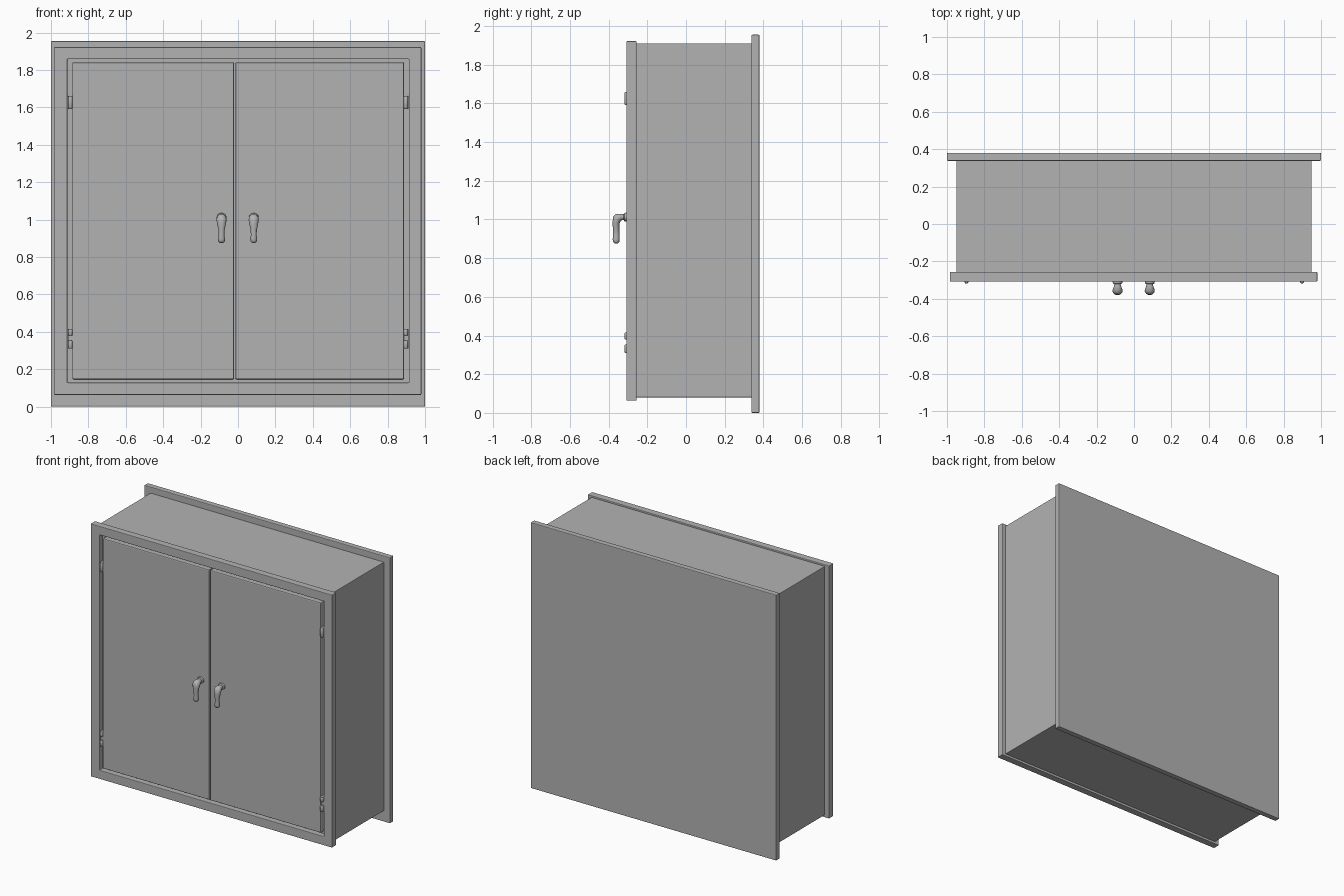
import bpy, bmesh, math
from mathutils import Vector

if "Cube" in bpy.data.objects:
    bpy.data.objects.remove(bpy.data.objects["Cube"])

steel = bpy.data.materials.new("grey_steel")
steel.diffuse_color = (0.45, 0.45, 0.45, 1)
steel.use_nodes = True
steel.node_tree.nodes["Principled BSDF"].inputs["Base Color"].default_value = steel.diffuse_color


def finish(name, bm, bevel=0.0, smooth=False):
    bmesh.ops.recalc_face_normals(bm, faces=bm.faces)
    me = bpy.data.meshes.new(name)
    bm.to_mesh(me)
    bm.free()
    ob = bpy.data.objects.new(name, me)
    bpy.context.collection.objects.link(ob)
    me.materials.append(steel)
    if bevel:
        mod = ob.modifiers.new("soft_edges", 'BEVEL')
        mod.width, mod.segments = bevel, 2
    if smooth:
        bpy.context.view_layer.objects.active = ob
        ob.select_set(True)
        bpy.ops.object.shade_smooth_by_angle(angle=math.radians(50))
        ob.select_set(False)
    return ob


def box(name, x, y, z, bevel=0.005):
    bm = bmesh.new()
    bmesh.ops.create_cube(bm, size=1)
    for v in bm.verts:
        v.co = [(a + b) / 2 + c * (b - a) for (a, b), c in zip((x, y, z), v.co)]
    return finish(name, bm, bevel)


def frame(name, outer, inner, y0, y1):
    """Rectangular ring; outer and inner are (x0, x1, z0, z1)."""
    bm = bmesh.new()
    rings = []
    for (x0, x1, z0, z1), y in ((outer, y0), (inner, y0), (inner, y1), (outer, y1)):
        rings.append([bm.verts.new((x, y, z)) for x, z in
                      ((x0, z0), (x1, z0), (x1, z1), (x0, z1))])
    for r in range(4):
        a, b = rings[r], rings[(r + 1) % 4]
        for i in range(4):
            j = (i + 1) % 4
            bm.faces.new((a[i], a[j], b[j], b[i]))
    return finish(name, bm, 0.004)


def sweep(name, stations, n=16):
    """Round tube through (point, direction, x radius, other radius) stations."""
    bm = bmesh.new()
    rings = []
    for p, d, rx, ro in stations:
        side = Vector((1, 0, 0))
        up = Vector(d).normalized().cross(side)
        rings.append([bm.verts.new(Vector(p) + side * rx * math.cos(t) + up * ro * math.sin(t))
                      for t in (2 * math.pi * i / n for i in range(n))])
    for a, b in zip(rings, rings[1:]):
        for i in range(n):
            j = (i + 1) % n
            bm.faces.new((a[i], a[j], b[j], b[i]))
    bm.faces.new(rings[0])
    bm.faces.new(rings[-1])
    return finish(name, bm, smooth=True)


# Cabinet shell and wide mounting plate at the back
box("cabinet_body", (-0.95, 0.95), (-0.27, 0.345), (0.08, 1.91), 0.003)
box("back_plate", (-1, 1), (0.338, 0.38), (0, 1.955))

# Face frame around the doors
frame("front_frame", (-0.985, 0.98, 0.063, 1.922), (-0.912, 0.914, 0.128, 1.858),
      -0.308, -0.256)

# Two doors, nearly flush with the frame
for side, x in (("left", (-0.886, -0.021)), ("right", (-0.014, 0.888))):
    box(side + "_door", x, (-0.307, -0.265), (0.146, 1.84), 0.007)

for side, hx, kx in (("left", -0.088, -0.896), ("right", 0.084, 0.898)):
    # Drop handle: stem out of the door, curving down into a flared grip
    sweep(side + "_handle", [
        ((hx, -0.300, 1.012), (0, -1, 0), 0.027, 0.024),
        ((hx, -0.318, 1.012), (0, -1, 0), 0.025, 0.022),
        ((hx, -0.322, 1.012), (0, -1, 0), 0.017, 0.015),
        ((hx, -0.336, 1.012), (0, -1, 0), 0.020, 0.017),
        ((hx, -0.350, 1.008), (0, -1, -0.5), 0.026, 0.024),
        ((hx, -0.359, 0.999), (0, -0.8, -1), 0.027, 0.023),
        ((hx, -0.362, 0.980), (0, 0, -1), 0.024, 0.018),
        ((hx, -0.361, 0.945), (0, 0, -1), 0.017, 0.016),
        ((hx, -0.361, 0.915), (0, 0, -1), 0.015, 0.017),
        ((hx, -0.361, 0.897), (0, 0, -1), 0.019, 0.018),
        ((hx, -0.361, 0.884), (0, 0, -1), 0.018, 0.016),
        ((hx, -0.361, 0.876), (0, 0, -1), 0.010, 0.009)])
    # Hinge knuckles standing in the gap at the outer door edge
    for pos, spans in (("upper", ((1.592, 1.66),)),
                       ("lower", ((0.31, 0.353), (0.38, 0.415)))):
        for k, (z0, z1) in enumerate(spans):
            sweep(f"{side}_{pos}_hinge_{k + 1}", [
                ((kx, -0.305, z0), (0, 0, 1), 0.009, 0.010),
                ((kx, -0.305, z0 + 0.006), (0, 0, 1), 0.012, 0.014),
                ((kx, -0.305, z1 - 0.006), (0, 0, 1), 0.012, 0.014),
                ((kx, -0.305, z1), (0, 0, 1), 0.009, 0.010)], 12)
        # Leaf joining the hinge to the frame and door
        box(f"{side}_{pos}_hinge_leaf", (kx - 0.014, kx + 0.014), (-0.300, -0.268),
            (spans[0][0], spans[-1][1]), 0.002)
